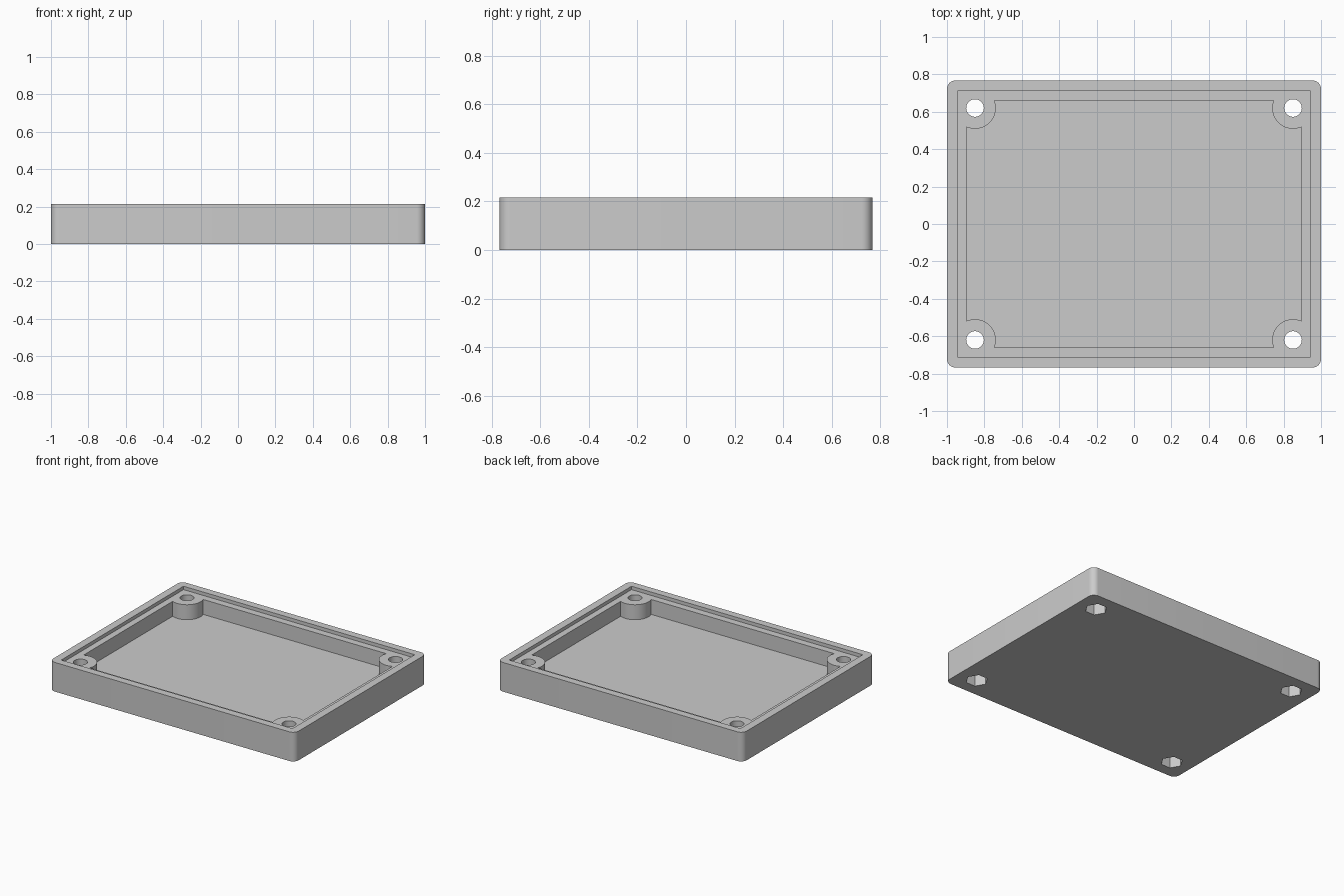
import bpy, bmesh
from math import sin, cos, pi, asin, acos

cube = bpy.data.objects.get("Cube")
if cube:
    bpy.data.objects.remove(cube, do_unlink=True)

HX, HY, H = 1.0, 0.767, 0.215       # outer half sizes and height
LEDGE, FLOOR = 0.19, 0.08           # lip ledge and cavity floor heights
CX, CY = 0.896, 0.66                # cavity half sizes
BX, BY, BR = 0.85, 0.62, 0.111      # screw boss centre and radius
QUADS = [(1, 1), (-1, 1), (-1, -1), (1, -1)]

grey = bpy.data.materials.new("light grey plastic")
grey.use_nodes = True
grey.diffuse_color = (0.6, 0.6, 0.6, 1)
grey.node_tree.nodes["Principled BSDF"].inputs["Base Color"].default_value = (0.6, 0.6, 0.6, 1)


def arc(x, y, r, a0, a1, n):
    return [(x + r * cos(a0 + (a1 - a0) * i / n), y + r * sin(a0 + (a1 - a0) * i / n))
            for i in range(n + 1)]


def mirrored(corner):
    """Repeat one corner's points around all four corners, anticlockwise."""
    ring = []
    for sx, sy in QUADS:
        pts = corner if sx * sy > 0 else corner[::-1]
        ring += [(sx * x, sy * y) for x, y in pts]
    return ring


def prism(name, ring, z0, z1):
    bm = bmesh.new()
    face = bm.faces.new([bm.verts.new((x, y, z0)) for x, y in ring])
    ext = bmesh.ops.extrude_face_region(bm, geom=[face])
    top = [v for v in ext["geom"] if isinstance(v, bmesh.types.BMVert)]
    bmesh.ops.translate(bm, verts=top, vec=(0, 0, z1 - z0))
    bmesh.ops.recalc_face_normals(bm, faces=bm.faces)
    mesh = bpy.data.meshes.new(name)
    bm.to_mesh(mesh)
    bm.free()
    mesh.materials.append(grey)
    obj = bpy.data.objects.new(name, mesh)
    bpy.context.collection.objects.link(obj)
    return obj


def cut(obj, cutter):
    cutter.hide_render = True
    mod = obj.modifiers.new("cut", 'BOOLEAN')
    mod.operation, mod.solver, mod.object = 'DIFFERENCE', 'EXACT', cutter
    bpy.context.view_layer.objects.active = obj
    bpy.ops.object.modifier_apply(modifier=mod.name)
    bpy.data.objects.remove(cutter, do_unlink=True)


# Tray body with rounded upright corners
R = 0.045
tray = prism("tray", mirrored(arc(HX - R, HY - R, R, 0, pi / 2, 10)), 0, H)

# Shallow step inside the rim
cut(tray, prism("lip_cutter", mirrored([(0.943, 0.712)]), LEDGE, H + 0.1)) 

# Main cavity, curving round the corner screw bosses
start = -acos((CX - BX) / BR)
end = -pi - asin((CY - BY) / BR)
cut(tray, prism("cavity_cutter", mirrored(arc(BX, BY, BR, start, end, 28)), FLOOR, H + 0.1))

# Screw holes and hexagonal nut pockets
for sx, sy in QUADS:
    x, y = sx * BX, sy * BY
    cut(tray, prism("hole_cutter", arc(x, y, 0.047, 0, 2 * pi, 32)[:-1], -0.1, H + 0.1))
    cut(tray, prism("nut_cutter", arc(x, y, 0.075, 0, 2 * pi, 6)[:-1], -0.1, 0.08))

bpy.ops.object.select_all(action='DESELECT')
tray.select_set(True)
bpy.context.view_layer.objects.active = tray
bpy.ops.object.shade_smooth_by_angle(angle=pi / 6)
